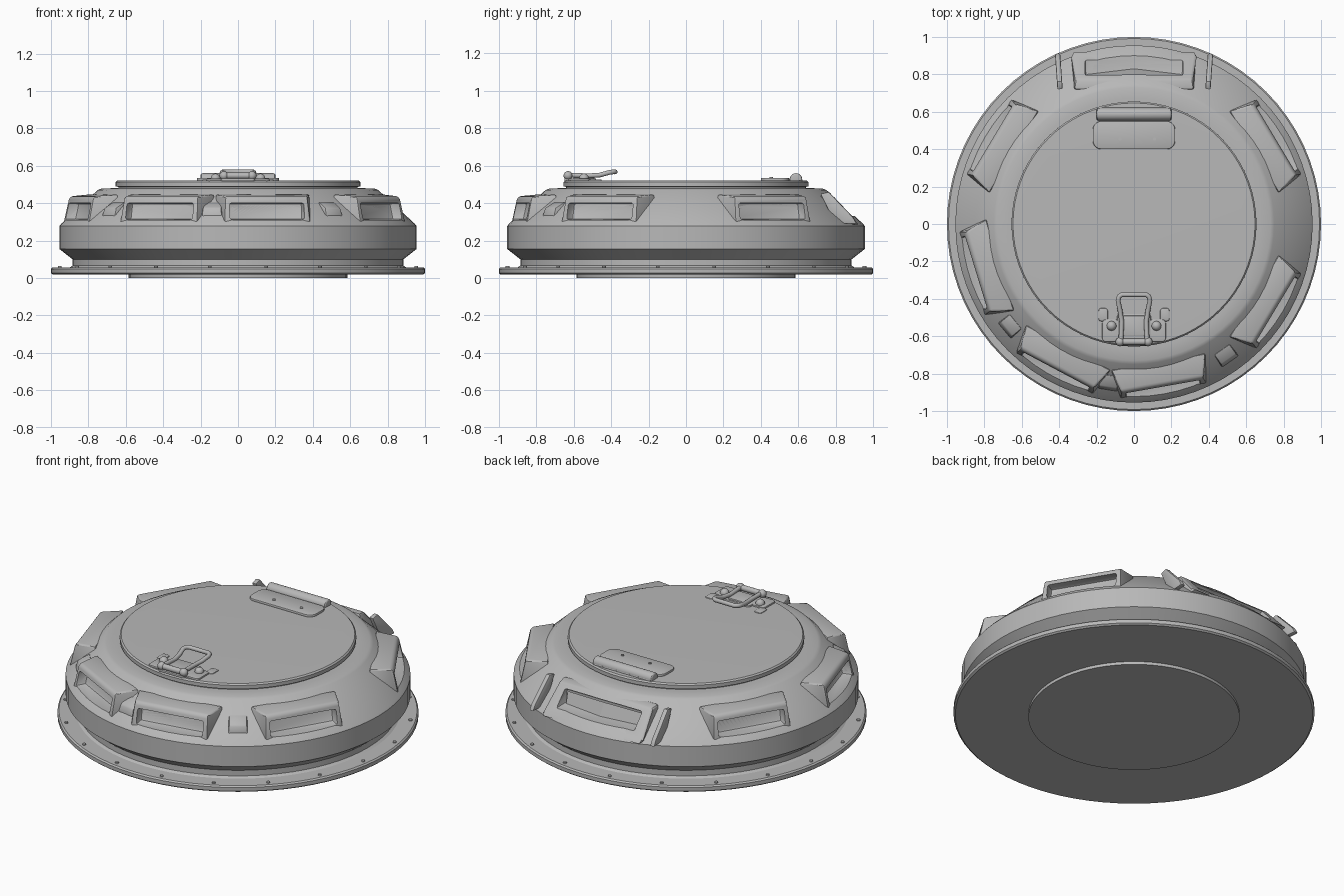
import bpy, bmesh, math
from mathutils import Matrix

start = bpy.data.objects.get("Cube")
if start:
    bpy.data.objects.remove(start)

paint = bpy.data.materials.new("plain_grey")
paint.use_nodes = True
GREY = (0.48, 0.48, 0.48, 1)
paint.diffuse_color = GREY
paint.node_tree.nodes["Principled BSDF"].inputs["Base Color"].default_value = GREY


def make(name, bm, bevel=0.0, segments=2, matrix=None):
    """Turn a bmesh into a painted object."""
    bmesh.ops.recalc_face_normals(bm, faces=bm.faces)
    mesh = bpy.data.meshes.new(name)
    bm.to_mesh(mesh)
    bm.free()
    mesh.materials.append(paint)
    ob = bpy.data.objects.new(name, mesh)
    bpy.context.collection.objects.link(ob)
    if matrix:
        ob.matrix_world = matrix
    if bevel:
        mod = ob.modifiers.new("soft_edges", "BEVEL")
        mod.width, mod.segments = bevel, segments
    return ob


def lathe(name, profile, sides=72):
    """Spin a profile of (radius, height) into a closed solid."""
    bm = bmesh.new()
    rings = [[bm.verts.new((r * math.cos(k * math.tau / sides),
                            r * math.sin(k * math.tau / sides), z))
              for k in range(sides)] for r, z in profile]
    for low, high in zip(rings, rings[1:]):
        for k in range(sides):
            n = (k + 1) % sides
            bm.faces.new((low[k], low[n], high[n], high[k]))
    bm.faces.new(rings[0])
    bm.faces.new(rings[-1])
    return make(name, bm)


def block(name, angle, profile, bevel=0.01):
    """Prism facing outward: profile points are (radius, height, half width)."""
    bm = bmesh.new()
    sides = [[bm.verts.new((r, s * w, z)) for r, z, w in profile] for s in (-1, 1)]
    bm.faces.new(sides[0])
    bm.faces.new(sides[1])
    count = len(profile)
    for k in range(count):
        n = (k + 1) % count
        bm.faces.new((sides[0][k], sides[0][n], sides[1][n], sides[1][k]))
    return make(name, bm, bevel, 2, Matrix.Rotation(math.radians(angle), 4, "Z"))


def plate(name, center, size, corner, bevel=0.005):
    """Flat box with rounded upright corners."""
    bm = bmesh.new()
    bmesh.ops.create_cube(bm, size=1)
    bmesh.ops.scale(bm, vec=size, verts=bm.verts)
    upright = [e for e in bm.edges if abs(e.verts[0].co.z - e.verts[1].co.z) > 1e-5]
    bmesh.ops.bevel(bm, geom=upright, offset=corner, segments=5, profile=0.5,
                    affect="EDGES")
    return make(name, bm, bevel, 2, Matrix.Translation(center))


def rod(name, center, radius, length, axis="Z", bevel=0.0):
    bm = bmesh.new()
    bmesh.ops.create_cone(bm, cap_ends=True, segments=20, radius1=radius,
                          radius2=radius, depth=length)
    turn = Matrix.Rotation(math.pi / 2, 4, "Y") if axis == "X" else Matrix()
    return make(name, bm, bevel, 3, Matrix.Translation(center) @ turn)


def ball(name, center, radius):
    bm = bmesh.new()
    bmesh.ops.create_uvsphere(bm, u_segments=16, v_segments=10, radius=radius)
    return make(name, bm, 0, 0, Matrix.Translation(center))


def tube(name, points, radius):
    curve = bpy.data.curves.new(name, "CURVE")
    curve.dimensions = "3D"
    curve.bevel_depth, curve.bevel_resolution = radius, 3
    curve.use_fill_caps = True
    spline = curve.splines.new("POLY")
    spline.points.add(len(points) - 1)
    for p, co in zip(spline.points, points):
        p.co = (*co, 1)
    curve.materials.append(paint)
    bpy.context.collection.objects.link(bpy.data.objects.new(name, curve))


def carve(ob, cutters):
    for c in cutters:
        mod = ob.modifiers.new("pocket", "BOOLEAN")
        mod.operation, mod.solver, mod.object = "DIFFERENCE", "EXACT", c


# Ring body: base disc, flange, neck, flared wall, sloped shoulder, flat top
body = lathe("ring_body", [
    (0.585, 0), (0.585, 0.018), (0.99, 0.018), (1, 0.026), (1, 0.048), (0.992, 0.056),
    (0.9, 0.056), (0.885, 0.066), (0.885, 0.1), (0.955, 0.155), (0.955, 0.278),
    (0.945, 0.29), (0.75, 0.47), (0.73, 0.478), (0.67, 0.48)])

# Hatch lid
lathe("hatch_lid", [(0.64, 0.47), (0.64, 0.487), (0.655, 0.49), (0.655, 0.512),
                    (0.647, 0.52), (0.58, 0.522)])

# Vision blocks with pockets
HOOD = [(0.91, 0.275, 0.235), (0.878, 0.425, 0.225), (0.865, 0.437, 0.22),
        (0.75, 0.447, 0.255), (0.72, 0.275, 0.265)]
POCKET = [(0.845, 0.312, 0.2), (1.1, 0.308, 0.21), (1.1, 0.405, 0.21), (0.825, 0.4, 0.2)]
cutters = []
for i, angle in enumerate((-80, -31, 31, 149, 197, 242)):
    hood = block(f"vision_block_{i}", angle, HOOD)
    cutter = block(f"pocket_cutter_{i}", angle, POCKET, 0.012)
    carve(hood, [cutter])
    cutters.append(cutter)

# Rear vision block, wider and leaning back with the shoulder
rear = block("rear_vision_block", 90, [
    (0.925, 0.285, 0.33), (0.9, 0.305, 0.33), (0.775, 0.445, 0.31),
    (0.72, 0.455, 0.32), (0.72, 0.285, 0.33)])
rear_cutter = block("rear_pocket_cutter", 90, [
    (0.785, 0.335, 0.26), (1.1, 0.325, 0.27), (1.1, 0.53, 0.27), (0.775, 0.415, 0.26)], 0.01)
carve(rear, [rear_cutter])
cutters.append(rear_cutter)
carve(body, cutters)
for side in (-1, 1):
    # Rear pocket glass, folded to a ridge in the middle
    bm = bmesh.new()
    pts = [(0, 0.83, 0.335), (side * 0.25, 0.8, 0.335),
           (side * 0.25, 0.785, 0.405), (0, 0.79, 0.405)]
    bm.faces.new([bm.verts.new(p) for p in pts])
    make(f"rear_glass_{side}", bm)
    rib = block(f"rear_side_rib_{side}", 90, [
        (0.915, 0.29, 0.014), (0.895, 0.325, 0.014), (0.765, 0.46, 0.014),
        (0.72, 0.45, 0.014), (0.8, 0.29, 0.014)], 0.006)
    rib.matrix_world = (Matrix.Translation((side * 0.345, 0, 0))
                        @ Matrix.Rotation(math.radians(90 - side * 4), 4, "Z"))

# Small lugs between the front blocks
for i, angle in enumerate((219.5, 261, 305)):
    block(f"shoulder_lug_{i}", angle, [
        (0.9, 0.33, 0.055), (0.885, 0.375, 0.05), (0.82, 0.41, 0.05), (0.8, 0.33, 0.055)], 0.008)

# Flange bolts
for k in range(20):
    a = (k + 0.5) * math.tau / 20
    rod(f"flange_bolt_{k}", (0.965 * math.cos(a), 0.965 * math.sin(a), 0.058), 0.01, 0.01)

# Rear hinge: pad, barrel and screws
plate("hinge_pad", (0, 0.475, 0.526), (0.44, 0.15, 0.018), 0.045)
rod("hinge_barrel", (0, 0.587, 0.526), 0.034, 0.4, "X", 0.01)
plate("hinge_barrel_seat", (0, 0.585, 0.522), (0.38, 0.075, 0.012), 0.01)
for x in (-0.075, 0.11):
    rod(f"hinge_screw_{x}", (x, 0.455, 0.536), 0.009, 0.008)

# Front latch: plates, knobs and raised grab handle
plate("latch_plate", (0, -0.565, 0.525), (0.18, 0.17, 0.014), 0.015)
plate("latch_center", (0, -0.545, 0.532), (0.12, 0.11, 0.018), 0.01)
for side in (-1, 1):
    plate(f"latch_ear_{side}", (side * 0.125, -0.57, 0.524), (0.09, 0.12, 0.014), 0.02)
    plate(f"latch_wing_{side}", (side * 0.165, -0.485, 0.522), (0.05, 0.07, 0.01), 0.015)
    ball(f"latch_knob_{side}", (side * 0.12, -0.545, 0.532), 0.026)
    ball(f"handle_pivot_{side}", (side * 0.075, -0.63, 0.547), 0.024)
arm = [(0.07, -0.63, 0.55), (0.066, -0.52, 0.546), (0.075, -0.46, 0.55),
       (0.085, -0.41, 0.564), (0.08, -0.388, 0.567), (0.065, -0.378, 0.567)]
tube("grab_handle", arm + [(-x, y, z) for x, y, z in reversed(arm)], 0.013)
rod("handle_axle", (0, -0.63, 0.547), 0.017, 0.15, "X")

# Bake the modifiers, drop the cutters, and smooth round surfaces
bpy.context.view_layer.update()
graph = bpy.context.evaluated_depsgraph_get()
solids = [o for o in bpy.context.scene.objects
          if o.type == "MESH" and o.data.materials and o.data.materials[0] == paint
          and o not in cutters]
baked = [(o, bpy.data.meshes.new_from_object(o.evaluated_get(graph))) for o in solids]
for o, mesh in baked:
    o.modifiers.clear()
    o.data = mesh
for c in cutters:
    bpy.data.objects.remove(c)
bpy.ops.object.select_all(action="DESELECT")
for o in solids:
    o.select_set(True)
bpy.context.view_layer.objects.active = body
bpy.ops.object.shade_smooth_by_angle(angle=math.radians(30))
